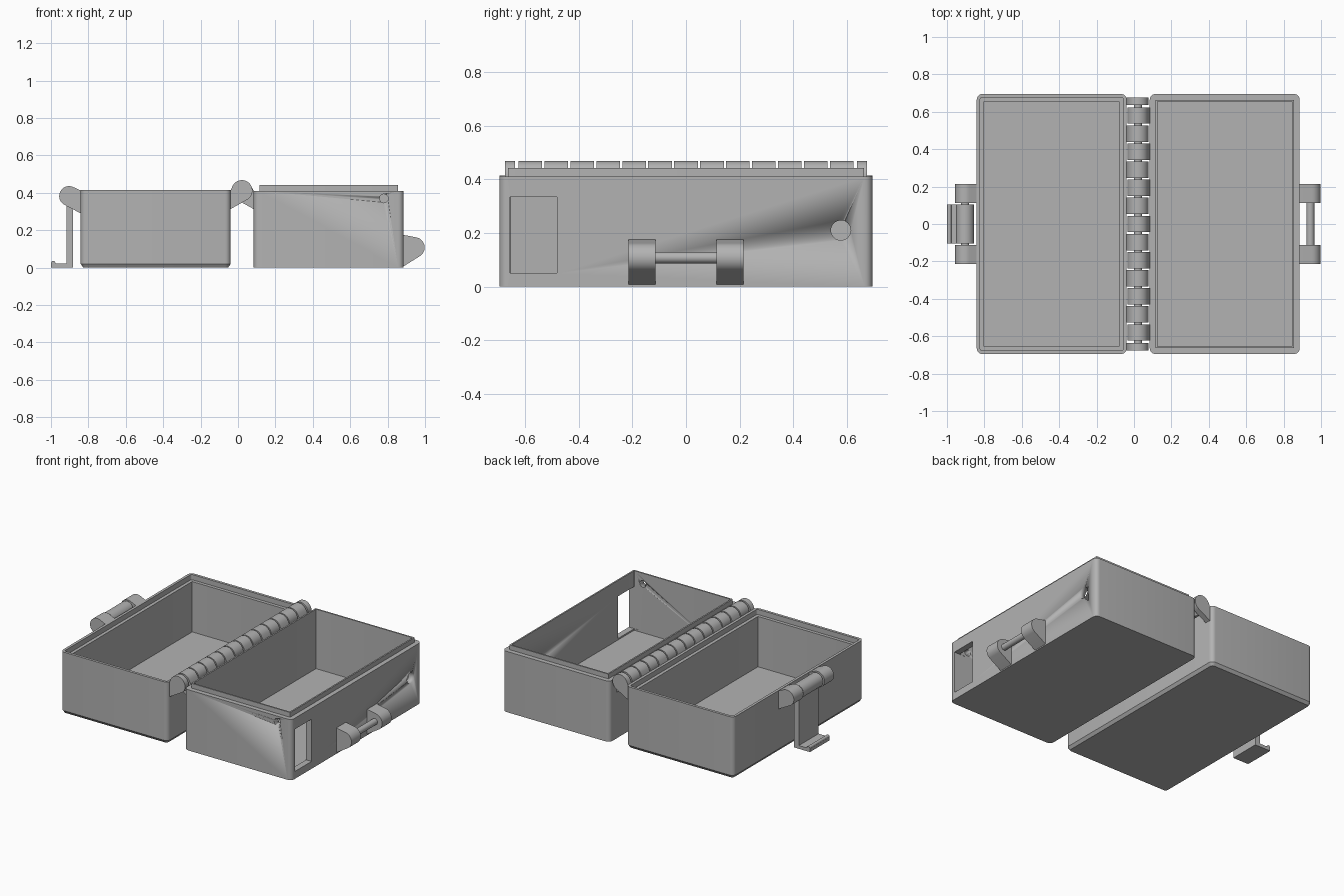
import bpy, bmesh, math
from mathutils import Matrix, Vector

cube = bpy.data.objects.get("Cube")
if cube:
    bpy.data.objects.remove(cube)

grey = bpy.data.materials.new("plain grey")
grey.use_nodes = True
colour = (0.45, 0.45, 0.45, 1)
grey.diffuse_color = colour
grey.node_tree.nodes["Principled BSDF"].inputs["Base Color"].default_value = colour


def finish(name, bm, smooth=True):
    bmesh.ops.recalc_face_normals(bm, faces=bm.faces[:])
    mesh = bpy.data.meshes.new(name)
    bm.to_mesh(mesh)
    bm.free()
    ob = bpy.data.objects.new(name, mesh)
    bpy.context.collection.objects.link(ob)
    mesh.materials.append(grey)
    if smooth:
        bpy.ops.object.select_all(action='DESELECT')
        ob.select_set(True)
        bpy.context.view_layer.objects.active = ob
        bpy.ops.object.shade_smooth_by_angle(angle=math.radians(30))
    return ob


def rounded_loop(bm, cx, hx, hy, r, z):
    verts = []
    for k, (sx, sy) in enumerate([(1, 1), (-1, 1), (-1, -1), (1, -1)]):
        for i in range(7):
            a = math.radians(90 * k + 15 * i)
            verts.append(bm.verts.new((cx + sx * (hx - r) + r * math.cos(a),
                                       sy * (hy - r) + r * math.sin(a), z)))
    return verts


def tray(name, cx, hx, hy, levels):
    """Open box skinned through (inset, height) levels, outside then inside."""
    bm = bmesh.new()
    loops = [rounded_loop(bm, cx, hx - d, hy - d, max(0.03 - d, 0.002), z)
             for d, z in levels]
    for a, b in zip(loops, loops[1:]):
        for i in range(len(a)):
            j = (i + 1) % len(a)
            bm.faces.new((a[i], a[j], b[j], b[i]))
    bm.faces.new(loops[0])
    bm.faces.new(loops[-1])
    return finish(name, bm)


def lug(name, cx, cz, r, anchors, y0, y1):
    """Teardrop block: a round end blended straight into wall anchor points."""
    bm = bmesh.new()
    ring = [(cx + r * math.cos(math.tau * i / 40), cz + r * math.sin(math.tau * i / 40))
            for i in range(40)]
    for x, z in ring + anchors:
        for y in (y0, y1):
            bm.verts.new((x, y, z))
    hull = bmesh.ops.convex_hull(bm, input=bm.verts[:])
    loose = {v for v in hull["geom_interior"] + hull["geom_unused"]
             if isinstance(v, bmesh.types.BMVert)}
    bmesh.ops.delete(bm, geom=list(loose), context='VERTS')
    bmesh.ops.dissolve_limit(bm, angle_limit=0.01, verts=bm.verts[:], edges=bm.edges[:])
    return finish(name, bm)


def cylinder(name, centre, r, length, axis='Y'):
    bm = bmesh.new()
    turn = Matrix.Rotation(math.pi / 2, 4, 'X' if axis == 'Y' else 'Y')
    bmesh.ops.create_cone(bm, cap_ends=True, segments=32, radius1=r, radius2=r,
                          depth=length, matrix=Matrix.Translation(centre) @ turn)
    return finish(name, bm)


def block(name, low, high):
    bm = bmesh.new()
    low, high = Vector(low), Vector(high)
    size = Matrix.Diagonal((high - low).to_4d())
    size[3][3] = 1
    bmesh.ops.create_cube(bm, size=1, matrix=Matrix.Translation((low + high) / 2) @ size)
    return finish(name, bm, False)


def cut(target, cutter):
    cutter.hide_render = True
    mod = target.modifiers.new("cut", 'BOOLEAN')
    mod.operation, mod.solver, mod.object = 'DIFFERENCE', 'EXACT', cutter
    bpy.context.view_layer.objects.active = target
    bpy.ops.object.modifier_apply(modifier=mod.name)
    bpy.data.objects.remove(cutter)


# Two halves of the case: recessed rim on one, raised lip on the other
tray("lid_tray", -0.44, 0.401, 0.695,
     [(0.014, 0), (0, 0.02), (0, 0.415), (0.018, 0.415),
      (0.018, 0.38), (0.04, 0.38), (0.04, 0.04)])
base = tray("base_tray", 0.485, 0.401, 0.695,
            [(0, 0), (0, 0.41), (0.031, 0.41), (0.031, 0.442), (0.041, 0.442), (0.041, 0.04)])

# Openings in the base walls
cut(base, block("window_cutter", (0.8, -0.655, 0.05), (0.95, -0.48, 0.335)))
cut(base, cylinder("side_hole_cutter", (0.87, 0.577, 0.21), 0.037, 0.14, 'X'))
cut(base, cylinder("front_hole_cutter", (0.78, -0.68, 0.37), 0.023, 0.12))

# Hinge: knuckles alternate between the halves along one pin
HX, HZ, HR, PITCH = 0.021, 0.412, 0.056, 0.0967
lid_side = [(-0.045, 0.31), (-0.045, 0.4)]
base_side = [(0.09, 0.31), (0.09, 0.4)]
for i in range(-6, 7):
    lug("hinge_knuckle", HX, HZ, HR, lid_side if i % 2 else base_side,
        i * PITCH - 0.044, i * PITCH + 0.044)
for s in (-1, 1):
    lug("hinge_end_knuckle", HX, HZ, HR, lid_side, *sorted((s * 0.637, s * 0.675)))
cylinder("hinge_pin", (HX, 0, HZ), 0.022, 1.34)

# Latch pivot mounts and catch mounts
for s in (-1, 1):
    y0, y1 = sorted((s * 0.113, s * 0.214))
    lug("latch_mount", -0.903, 0.383, 0.053, [(-0.835, 0.287), (-0.835, 0.41)], y0, y1)
    lug("catch_mount", 0.943, 0.108, 0.055, [(0.88, 0.004), (0.88, 0.176)], y0, y1)
cylinder("catch_rod", (0.943, 0, 0.108), 0.021, 0.26)
cylinder("latch_pin", (-0.903, 0, 0.383), 0.022, 0.26)

# Swinging latch: barrel, arm, foot and hooked tip
cylinder("latch_barrel", (-0.903, 0, 0.383), 0.048, 0.21)
block("latch_arm", (-0.917, -0.105, 0.01), (-0.882, 0.105, 0.37))
block("latch_foot", (-1.0, -0.105, 0.0), (-0.882, 0.105, 0.022))
lug("latch_hook", -0.988, 0.025, 0.011, [(-1.0, 0.005), (-0.97, 0.005)], -0.105, 0.105)
